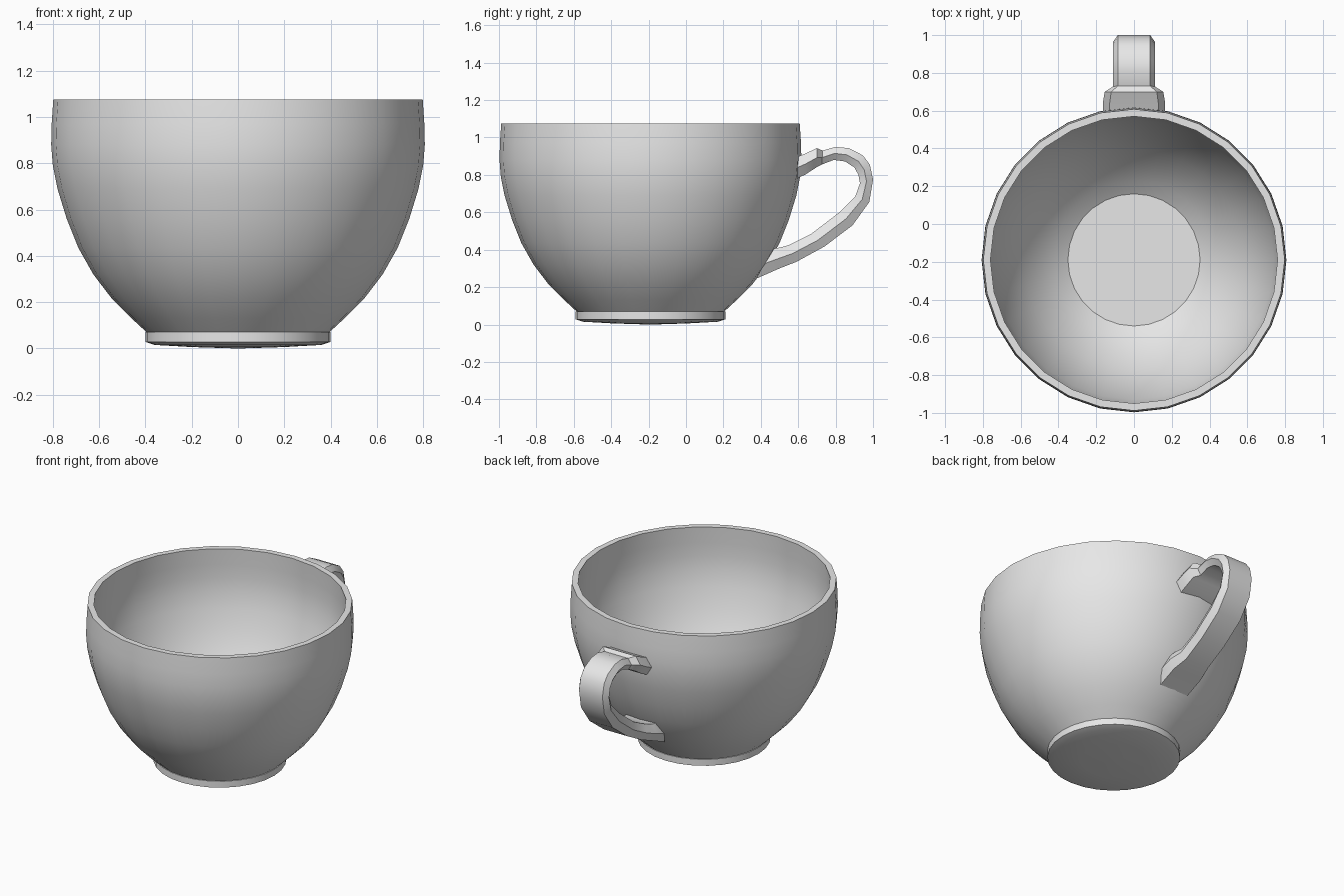
import bpy, bmesh, math
from mathutils import Vector

cube = bpy.data.objects.get("Cube")
if cube:
    bpy.data.objects.remove(cube, do_unlink=True)

SIDES = 28
CUP_Y = -0.19  # cup axis

glaze = bpy.data.materials.new("grey glaze")
glaze.use_nodes = True
glaze.diffuse_color = (0.8, 0.8, 0.8, 1)
glaze.node_tree.nodes["Principled BSDF"].inputs["Base Color"].default_value = (0.8, 0.8, 0.8, 1)


def finish(name, bm, angle=30):
    bmesh.ops.recalc_face_normals(bm, faces=bm.faces)
    mesh = bpy.data.meshes.new(name)
    bm.to_mesh(mesh)
    bm.free()
    mesh.materials.append(glaze)
    ob = bpy.data.objects.new(name, mesh)
    bpy.context.collection.objects.link(ob)
    bpy.ops.object.select_all(action="DESELECT")
    ob.select_set(True)
    bpy.context.view_layer.objects.active = ob
    bpy.ops.object.shade_smooth_by_angle(angle=math.radians(angle))
    return ob


def bridge(bm, rings):
    for a, b in zip(rings, rings[1:]):
        n = len(a)
        for i in range(n):
            j = (i + 1) % n
            bm.faces.new((a[i], a[j], b[j], b[i]))


def lathe(name, profile, cap_start=False, cap_end=False):
    """Turn a list of (radius, z) around the cup axis."""
    bm = bmesh.new()
    rings = []
    for r, z in profile:
        ring = []
        for i in range(SIDES):
            a = math.tau * i / SIDES
            ring.append(bm.verts.new((r * math.sin(a), CUP_Y - r * math.cos(a), z)))
        rings.append(ring)
    bridge(bm, rings)
    if cap_start:
        bm.faces.new(rings[0])
    if cap_end:
        bm.faces.new(rings[-1])
    return finish(name, bm)


# Bowl: outer wall up, over the rim, inner wall down to the floor
lathe("bowl", [
    (0.395, 0.07), (0.46, 0.13), (0.545, 0.215), (0.625, 0.32), (0.69, 0.435),
    (0.74, 0.56), (0.78, 0.69), (0.80, 0.79), (0.807, 0.88), (0.805, 0.97), (0.798, 1.075),
    (0.76, 1.075), (0.765, 0.97), (0.767, 0.88), (0.76, 0.79), (0.74, 0.69), (0.70, 0.56),
    (0.65, 0.435), (0.585, 0.32), (0.505, 0.215), (0.42, 0.13), (0.35, 0.08),
], cap_end=True)

# Foot ring with a slightly domed underside
lathe("foot", [(0.01, 0.0), (0.20, 0.006), (0.36, 0.015), (0.40, 0.028), (0.40, 0.07), (0.36, 0.075)],
      cap_start=True, cap_end=True)

# Handle: outer edge (y, z), inner edge (y, z) and half width at each station
STATIONS = [
    (0.580, 0.890, 0.580, 0.775, 0.165),
    (0.640, 0.915, 0.640, 0.803, 0.165),
    (0.700, 0.943, 0.700, 0.842, 0.155),
    (0.730, 0.930, 0.727, 0.856, 0.110),
    (0.800, 0.950, 0.790, 0.880, 0.110),
    (0.870, 0.943, 0.850, 0.872, 0.110),
    (0.945, 0.905, 0.900, 0.840, 0.110),
    (0.983, 0.855, 0.922, 0.800, 0.110),
    (1.000, 0.775, 0.930, 0.755, 0.110),
    (0.980, 0.655, 0.905, 0.685, 0.110),
    (0.890, 0.530, 0.820, 0.600, 0.110),
    (0.740, 0.417, 0.670, 0.485, 0.110),
    (0.590, 0.335, 0.550, 0.425, 0.110),
    (0.500, 0.300, 0.505, 0.412, 0.135),
    (0.375, 0.245, 0.460, 0.405, 0.135),
]
bm = bmesh.new()
rings = []
for oy, oz, iy, iz, w in STATIONS:
    outer, inner = Vector((0, oy, oz)), Vector((0, iy, iz))
    middle = (outer + inner) / 2
    e = w * 0.78  # chamfered flat faces
    section = [(outer, -e), (outer, e), (middle, w), (inner, e), (inner, -e), (middle, -w)]
    rings.append([bm.verts.new((x, p.y, p.z)) for p, x in section])
bridge(bm, rings)
bm.faces.new(rings[0])
bm.faces.new(rings[-1])
finish("handle", bm)
